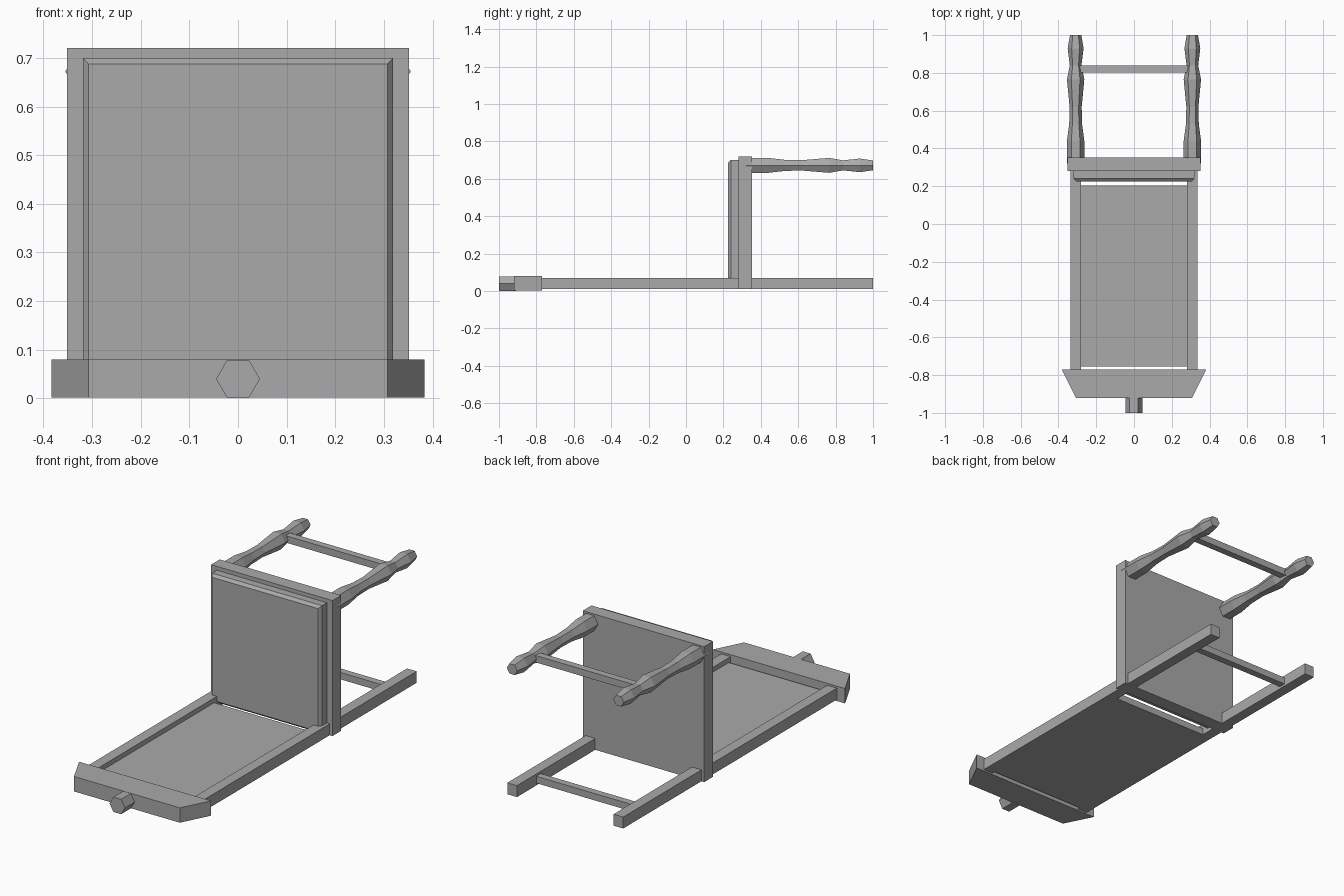
import bpy
import bmesh
import math

default = bpy.data.objects.get("Cube")
if default:
    bpy.data.objects.remove(default, do_unlink=True)

grey = bpy.data.materials.new("plain grey")
grey.use_nodes = True
colour = (0.4, 0.4, 0.4, 1)
grey.diffuse_color = colour
grey.node_tree.nodes["Principled BSDF"].inputs["Base Color"].default_value = colour


def loft(name, rings):
    """Closed flat-shaded solid through a list of equal-sized rings."""
    bm = bmesh.new()
    loops = [[bm.verts.new(p) for p in ring] for ring in rings]
    n = len(loops[0])
    for a, b in zip(loops, loops[1:]):
        for i in range(n):
            j = (i + 1) % n
            bm.faces.new((a[i], a[j], b[j], b[i]))
    bm.faces.new(loops[0])
    bm.faces.new(loops[-1])
    bmesh.ops.recalc_face_normals(bm, faces=bm.faces)
    mesh = bpy.data.meshes.new(name)
    bm.to_mesh(mesh)
    bm.free()
    mesh.materials.append(grey)
    obj = bpy.data.objects.new(name, mesh)
    bpy.context.collection.objects.link(obj)
    return obj


def rect(x0, x1, z0, z1, y):
    return [(x0, y, z0), (x1, y, z0), (x1, y, z1), (x0, y, z1)]


def box(name, x0, x1, y0, y1, z0, z1):
    return loft(name, [rect(x0, x1, z0, z1, y) for y in (y0, y1)])


def turned(name, cx, cz, profile):
    """Six-sided turned bar along y from (y, radius) pairs."""
    angles = [math.tau * i / 6 for i in range(6)]
    return loft(name, [[(cx + r * math.cos(a), y, cz + r * math.sin(a))
                        for a in angles] for y, r in profile])


# Seat slab and its bevelled pad
box("seat", -0.352, 0.352, 0.28, 0.352, 0.01, 0.72)
loft("seat_pad", [rect(-0.307, 0.307, 0.043, 0.687, 0.225),
                  rect(-0.319, 0.319, 0.03, 0.70, 0.24),
                  rect(-0.319, 0.319, 0.03, 0.70, 0.285)])

# Back panel, tapered top rail and its knob
box("back_panel", -0.281, 0.281, -0.755, 0.203, 0.01, 0.045)
loft("top_rail", [rect(-0.307, 0.307, 0.002, 0.08, -0.92),
                  rect(-0.383, 0.383, 0.002, 0.08, -0.77)])
turned("knob", 0, 0.04, [(-1.0, 0.045), (-0.91, 0.045)])

# Legs on both sides
leg_profile = [(0.32, 0.046), (0.44, 0.046), (0.53, 0.034), (0.62, 0.032),
               (0.765, 0.046), (0.84, 0.031), (0.93, 0.042), (1.0, 0.03)]
for side, s in (("left", 1), ("right", -1)):
    x0, x1 = sorted((s * 0.28, s * 0.336))
    box(side + "_back_leg", x0, x1, -0.78, 1.0, 0.01, 0.07)
    turned(side + "_front_leg", s * 0.309, 0.672, leg_profile)

# Cross bars between the legs
for name, z in (("front_stretcher", 0.672), ("back_stretcher", 0.04)):
    box(name, -0.295, 0.295, 0.803, 0.84, z - 0.018, z + 0.018)
